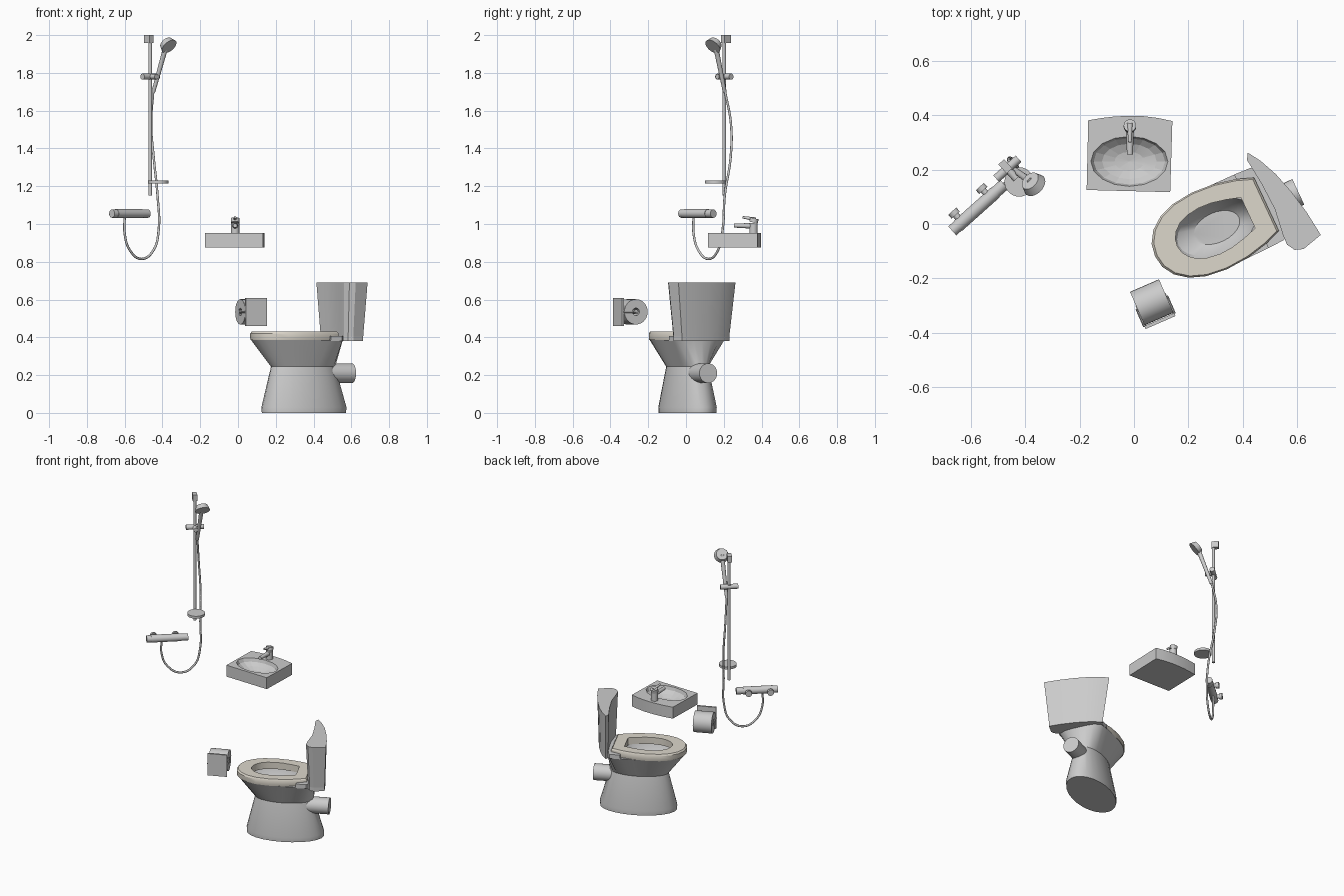
import bpy, bmesh, math
from mathutils import Vector, Matrix

if "Cube" in bpy.data.objects:
    bpy.data.objects.remove(bpy.data.objects["Cube"])


def finish(obj, angle=30, color=None):
    bpy.ops.object.select_all(action='DESELECT')
    obj.select_set(True)
    bpy.context.view_layer.objects.active = obj
    bpy.ops.object.shade_smooth_by_angle(angle=math.radians(angle))
    if color:
        m = bpy.data.materials.new(obj.name + "_colour")
        m.diffuse_color = (*color, 1)
        m.use_nodes = True
        m.node_tree.nodes["Principled BSDF"].inputs["Base Color"].default_value = m.diffuse_color
        obj.data.materials.append(m)
    return obj


def loft(name, rings, closed=False, matrix=Matrix(), color=None, angle=30):
    """Skin a list of equal-length rings; cap the ends or join last to first."""
    bm = bmesh.new()
    vs = [[bm.verts.new(matrix @ Vector(p)) for p in r] for r in rings]
    n = len(rings[0])
    pairs = list(zip(vs, vs[1:])) + ([(vs[-1], vs[0])] if closed else [])
    for a, b in pairs:
        for i in range(n):
            j = (i + 1) % n
            bm.faces.new((a[i], a[j], b[j], b[i]))
    if not closed:
        bm.faces.new(vs[0])
        bm.faces.new(vs[-1])
    bmesh.ops.recalc_face_normals(bm, faces=bm.faces)
    me = bpy.data.meshes.new(name)
    bm.to_mesh(me)
    bm.free()
    obj = bpy.data.objects.new(name, me)
    bpy.context.collection.objects.link(obj)
    return finish(obj, angle, color)


def rod(name, a, b, r, r2=None, n=20):
    a, b = Vector(a), Vector(b)
    q = (b - a).to_track_quat('Z', 'Y')
    ring = lambda c, rad: [c + q @ Vector((rad * math.cos(t), rad * math.sin(t), 0))
                           for t in (2 * math.pi * i / n for i in range(n))]
    return loft(name, [ring(a, r), ring(b, r2 or r)])


def at_z(pts, z, s=1.0, c=(0, 0)):
    return [(c[0] + (p[0] - c[0]) * s, c[1] + (p[1] - c[1]) * s, z) for p in pts]


def prism(name, pts, z0, z1, matrix=Matrix()):
    return loft(name, [at_z(pts, z0), at_z(pts, z1)], matrix=matrix)


def mirror(half, both_ends=False):
    """Complete a half outline whose first (and maybe last) point is on the axis."""
    back = half[1:-1] if both_ends else half[1:]
    return half + [(u, -w) for u, w in reversed(back)]


def placed(x, y, deg):
    return Matrix.Translation((x, y, 0)) @ Matrix.Rotation(math.radians(deg), 4, 'Z')


# ---------- toilet (local x runs from front to back) ----------
T = placed(0.059, -0.127, 25)


def oval(c, a, b):
    half = [(c - a * math.cos(math.pi * i / 12), b * math.sin(math.pi * i / 12)) for i in range(13)]
    return mirror(half, True)


rim = mirror([(.025, 0), (.032, .043), (.058, .085), (.10, .118), (.16, .141), (.24, .151), (.33, .15),
              (.40, .149), (.45, .147), (.48, .14), (.50, .10), (.505, .05), (.505, 0)], True)
base, waist = oval(.32, .241, .129), oval(.315, .183, .088)
loft("toilet_bowl", [at_z(base, 0, .99, (.32, 0)), at_z(base, .03), at_z(waist, .245),
                     at_z(rim, .385), at_z(oval(.25, .17, .105), .385),
                     at_z(oval(.255, .14, .085), .33), at_z(oval(.27, .09, .055), .30)], matrix=T)

# seat ring with eased edges
outer = mirror([(.02, 0), (.028, .047), (.055, .09), (.10, .124), (.16, .146), (.24, .155),
                (.33, .149), (.41, .131), (.472, .108)])
hole = mirror([(.11, 0), (.115, .027), (.13, .051), (.155, .072), (.19, .086), (.24, .093),
               (.29, .09), (.345, .078), (.397, .062)])
mid = (.26, 0)
loft("toilet_seat", [at_z(outer, .385, .99, mid), at_z(outer, .395), at_z(outer, .42),
                     at_z(outer, .43, .965, mid), at_z(hole, .43), at_z(hole, .385)],
     closed=True, matrix=T, color=(.72, .68, .60))

# cistern: lens-shaped plan, pointed on one end, tapering downwards
plan = [(.418, .262), (.465, .232), (.52, .184), (.575, .122), (.635, .042), (.686, -.04), (.623, -.092),
        (.59, -.095), (.562, -.076), (.546, -.037), (.517, .055), (.469, .147), (.415, .235)]
tc = (.55, .07)
foot = [(x, y) for x, y, _ in at_z(plan, 0, .83, tc)]
loft("cistern", [at_z(foot, .405), at_z(plan, .69)])
prism("cistern_shelf", foot, .38, .41)
prism("bowl_shelf", [(.41, .149), (.475, .146), (.52, .10), (.52, -.10), (.475, -.146), (.41, -.149)],
      .38, .408, T)
rod("waste_pipe", T @ Vector((.42, -.008, .21)), T @ Vector((.597, -.008, .21)), .052, n=24)

# ---------- wash basin ----------
edge = [(-.174, .125), (.133, .117), (.141, .378), (.09, .389), (.035, .396), (-.015, .397),
        (-.07, .395), (-.12, .389), (-.168, .381)]
basin = prism("wash_basin", edge, .875, .952)
bpy.ops.mesh.primitive_uv_sphere_add(segments=16, ring_count=8, location=(-.017, .23, .953))
cutter = bpy.context.object
cutter.name = "basin_cutter"
cutter.scale = (.142, .092, .06)
cutter.hide_render = True
cut = basin.modifiers.new("hollow", 'BOOLEAN')
cut.operation, cut.object, cut.solver = 'DIFFERENCE', cutter, 'EXACT'
bpy.context.view_layer.objects.active = basin
bpy.ops.object.modifier_apply(modifier="hollow")
bpy.data.objects.remove(cutter)
finish(basin, 12)

# basin tap
tx = -.015
rod("tap_body", (tx, .357, .95), (tx, .357, 1.005), .022)
rod("tap_cap", (tx, .357, 1.008), (tx, .362, 1.03), .023)
rod("tap_spout", (tx, .36, .99), (tx, .255, .992), .015, .011)
rod("tap_lever", (tx, .37, 1.024), (tx, .30, 1.036), .011, .006)

# ---------- toilet roll holder ----------
R = placed(.068, -.294, 23.5)
prism("roll_plate", [(-.06, -.074), (.06, -.074), (.06, -.062), (-.06, -.062)], .46, .607, R)


def circle_x(x, r, n=28):
    return [(x, .007 + r * math.cos(2 * math.pi * i / n), .535 + r * math.sin(2 * math.pi * i / n))
            for i in range(n)]


loft("paper_roll", [circle_x(-.058, .067), circle_x(.058, .067), circle_x(.058, .02), circle_x(-.058, .02)],
     closed=True, matrix=R)
rod("roll_spindle", R @ Vector((-.06, .007, .535)), R @ Vector((.06, .007, .535)), .012)
for side, x in (("left", -.059), ("right", .059)):
    rod("roll_arm_" + side, R @ Vector((x, -.065, .535)), R @ Vector((x, .007, .535)), .006, n=10)

# ---------- shower ----------
along = Vector((.746, .666, 0))      # along the wall
wall = Vector((-.666, .746, 0))      # towards the wall
mix = Vector((-.572, .06, 1.055))
rod("mixer_bar", mix - along * .10, mix + along * .085, .024, n=24)
for side, s in (("left", -1), ("right", 1)):
    rod("mixer_knob_" + side, mix + along * s * .084, mix + along * s * .128, .022, n=24)
    p = mix + along * (.068 * s - .012)
    rod("mixer_inlet_" + side, p, p + wall * .045, .012)
    rod("mixer_rosette_" + side, p + wall * .035, p + wall * .054, .02)

rail = Vector((-.465, .203, 0))
at = lambda z: rail + Vector((0, 0, z))
rod("shower_rail", at(1.15), at(2.0), .0095, n=16)
box = [rail + along * a * .014 + wall * w for a, w in ((-1, -.011), (1, -.011), (1, .034), (-1, .034))]
prism("rail_bracket", [(p.x, p.y) for p in box], 1.958, 2.0)
rod("rail_slider", at(1.78) - along * .055, at(1.78) + along * .055, .016)
rod("slider_clamp", at(1.78) + wall * .012, at(1.78) - wall * .05, .014)
dish = rail - wall * .065
rod("soap_dish", dish + Vector((0, 0, 1.214)), dish + Vector((0, 0, 1.23)), .054, n=28)

# hand shower
head = Vector((-.373, .15, 1.95))
face = Vector((.52, -.5, -.62)).normalized()
rod("shower_handle", (-.448, .205, 1.70), head - face * .008, .010, .014)
rod("shower_head", head - face * .016, head + face * .016, .036, .046, n=28)

# hose
path = [(-.448, .205, 1.71), (-.46, .238, 1.53), (-.446, .236, 1.35), (-.426, .205, 1.15),
        (-.42, .194, .97), (-.447, .17, .862), (-.51, .12, .815), (-.573, .065, .862),
        (-.60, .04, .95), (-.60, .04, 1.04)]
cu = bpy.data.curves.new("shower_hose", 'CURVE')
cu.dimensions, cu.bevel_depth, cu.bevel_resolution, cu.resolution_u = '3D', .0065, 2, 6
cu.use_fill_caps = True
sp = cu.splines.new('BEZIER')
sp.bezier_points.add(len(path) - 1)
for bp, co in zip(sp.bezier_points, path):
    bp.co = co
    bp.handle_left_type = bp.handle_right_type = 'AUTO'
bpy.context.collection.objects.link(bpy.data.objects.new("shower_hose", cu))
